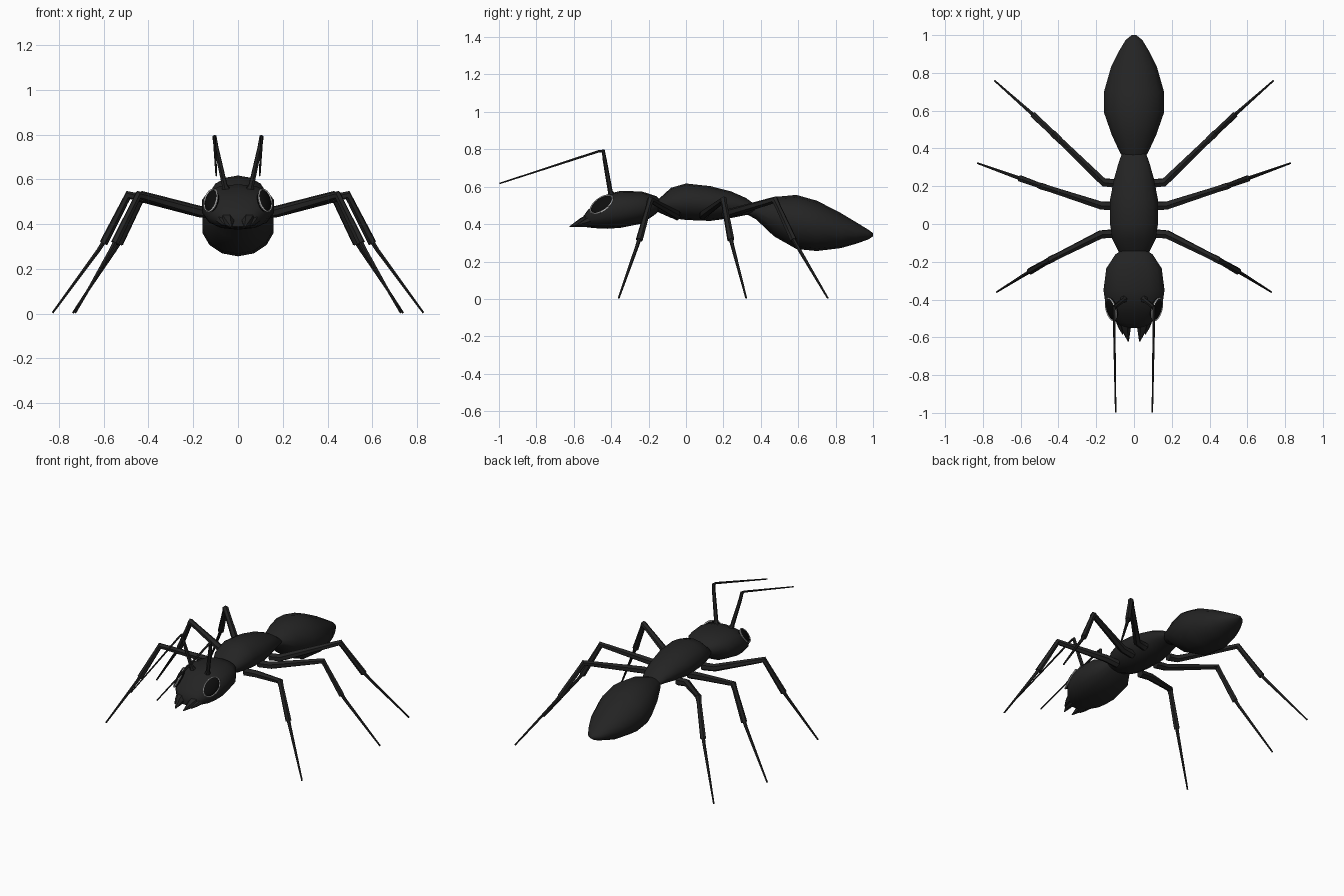
import bpy, bmesh, math
from mathutils import Vector, Matrix

if "Cube" in bpy.data.objects:
    bpy.data.objects.remove(bpy.data.objects["Cube"])


def material(name, rgb):
    m = bpy.data.materials.new(name)
    m.diffuse_color = (*rgb, 1)
    m.use_nodes = True
    m.node_tree.nodes["Principled BSDF"].inputs["Base Color"].default_value = m.diffuse_color
    return m


BLACK = material("black_shell", (0.017, 0.017, 0.017))
EYE = material("eye_black", (0.004, 0.004, 0.004))
RIM = material("eye_rim", (0.6, 0.6, 0.6))


def finish(name, bm, mat, mirror=False, angle=50):
    bmesh.ops.recalc_face_normals(bm, faces=bm.faces)
    me = bpy.data.meshes.new(name)
    bm.to_mesh(me)
    bm.free()
    me.materials.append(mat)
    ob = bpy.data.objects.new(name, me)
    bpy.context.collection.objects.link(ob)
    bpy.ops.object.select_all(action='DESELECT')
    ob.select_set(True)
    bpy.context.view_layer.objects.active = ob
    bpy.ops.object.shade_smooth_by_angle(angle=math.radians(angle))
    if mirror:
        mod = ob.modifiers.new("mirror", 'MIRROR')
        mod.use_clip = False
        mod.use_mirror_merge = False
    return ob


def skin(bm, rings):
    """Bridge consecutive rings of points and cap both ends."""
    vs = [[bm.verts.new(p) for p in r] for r in rings]
    n = len(vs[0])
    for a, b in zip(vs, vs[1:]):
        for i in range(n):
            bm.faces.new((a[i], a[(i + 1) % n], b[(i + 1) % n], b[i]))
    bm.faces.new(vs[0])
    bm.faces.new(vs[-1])


def body(name, sections, power=1.0, n=14):
    """Loft along y; each section is (y, z_bottom, z_top, half_width)."""
    def pw(v):
        return math.copysign(abs(v) ** power, v)
    rings = []
    for y, lo, hi, hw in sections:
        ring = []
        for i in range(n):
            t = 2 * math.pi * i / n
            ring.append((hw * pw(math.sin(t)), y,
                         (lo + hi) / 2 + (hi - lo) / 2 * pw(math.cos(t))))
        rings.append(ring)
    bm = bmesh.new()
    skin(bm, rings)
    return finish(name, bm, BLACK)


def tube(bm, path, n=6):
    """Tapered limb; each path entry is (x, y, z, radius)."""
    pts = [Vector(p[:3]) for p in path]
    rings = []
    for i, p in enumerate(pts):
        d = Vector()
        if i > 0:
            d += (p - pts[i - 1]).normalized()
        if i < len(pts) - 1:
            d += (pts[i + 1] - p).normalized()
        d.normalize()
        u = d.cross(Vector((0.6, 0.8 if p.x > 0.12 and p.y < 0.05 else -0.8, 0))).normalized()
        # keep the ring frame consistent along the limb
        if rings:
            ref = rings[-1][0] - pts[i - 1]
            u = (ref - d * ref.dot(d)).normalized()
        v = d.cross(u)
        rings.append([p + path[i][3] * (u * math.cos(k * math.tau / n) + v * math.sin(k * math.tau / n))
                      for k in range(n)])
    skin(bm, rings)


# three body segments
body("abdomen", [
    (0.33, 0.45, 0.49, 0.04), (0.375, 0.425, 0.51, 0.075), (0.47, 0.335, 0.545, 0.12),
    (0.59, 0.267, 0.556, 0.163), (0.70, 0.256, 0.525, 0.163), (0.83, 0.272, 0.458, 0.125),
    (0.91, 0.295, 0.41, 0.085), (0.975, 0.318, 0.37, 0.045), (1.0, 0.335, 0.352, 0.012)])
body("thorax", [
    (-0.19, 0.48, 0.51, 0.04), (-0.145, 0.462, 0.535, 0.085), (-0.08, 0.433, 0.594, 0.118),
    (0.0, 0.422, 0.617, 0.13), (0.13, 0.417, 0.603, 0.13), (0.24, 0.432, 0.575, 0.108),
    (0.32, 0.448, 0.54, 0.085), (0.375, 0.455, 0.50, 0.065), (0.42, 0.46, 0.48, 0.03)])
body("head", [
    (-0.13, 0.485, 0.525, 0.05), (-0.16, 0.455, 0.55, 0.10), (-0.235, 0.403, 0.574, 0.15),
    (-0.35, 0.38, 0.578, 0.165), (-0.42, 0.375, 0.56, 0.155), (-0.47, 0.377, 0.525, 0.137),
    (-0.525, 0.382, 0.475, 0.09), (-0.55, 0.388, 0.44, 0.055)], power=0.85)

# jaws: a long inner tooth and a short outer one on each side
bm = bmesh.new()
tube(bm, [(0.05, -0.48, 0.43, 0.045), (0.042, -0.56, 0.408, 0.025), (0.03, -0.622, 0.386, 0.003)])
tube(bm, [(0.078, -0.48, 0.43, 0.032), (0.07, -0.545, 0.408, 0.015), (0.06, -0.583, 0.395, 0.003)])
finish("jaws", bm, BLACK, True)

# elbowed antennae
bm = bmesh.new()
tube(bm, [(0.052, -0.395, 0.545, 0.025), (0.06, -0.405, 0.575, 0.013),
          (0.098, -0.435, 0.745, 0.011), (0.105, -0.442, 0.79, 0.011),
          (0.106, -0.465, 0.79, 0.007), (0.097, -0.997, 0.617, 0.004)])
finish("antennae", bm, BLACK, True)

# legs: hip, thigh end, knee, ankle, foot
legs = {
    "front_legs": [(0.09, -0.05, 0.445), (0.175, -0.055, 0.455), (0.445, -0.19, 0.53),
                   (0.55, -0.25, 0.315), (0.727, -0.36, 0.004)],
    "middle_legs": [(0.09, 0.095, 0.445), (0.175, 0.098, 0.455), (0.49, 0.20, 0.53),
                    (0.60, 0.24, 0.315), (0.828, 0.322, 0.004)],
    "back_legs": [(0.09, 0.215, 0.445), (0.16, 0.22, 0.455), (0.425, 0.475, 0.53),
                  (0.53, 0.575, 0.315), (0.737, 0.758, 0.004)]}
for name, joints in legs.items():
    hip, bend, knee, ankle, foot = (Vector(j) for j in joints)
    bm = bmesh.new()
    tube(bm, [(*hip, 0.026), (*bend, 0.024), (*bend.lerp(knee, 0.85), 0.018),
              (*knee, 0.02), (*knee.lerp(ankle, 0.15), 0.016), (*ankle, 0.019)])
    tube(bm, [(*ankle.lerp(knee, 0.1), 0.012), (*ankle.lerp(foot, 0.1), 0.010), (*foot, 0.005)])
    finish(name, bm, BLACK, True)

# oval eyes lying on the sides of the head, with pale rims
normal = Vector((0.76, -0.42, 0.48)).normalized()
along = Vector((0, -0.82, -0.48))
along = (along - normal * along.dot(normal)).normalized()
across = normal.cross(along)
centre = Vector((0.117, -0.45, 0.503))
frame = Matrix.Translation(centre) @ Matrix((along, across, normal)).transposed().to_4x4()
bm = bmesh.new()
bmesh.ops.create_uvsphere(bm, u_segments=16, v_segments=8, radius=1,
                          matrix=frame @ Matrix.Diagonal((0.07, 0.044, 0.018, 1)))
finish("eyes", bm, EYE, True)

bm = bmesh.new()
rings = []
for i in range(20):
    t = math.tau * i / 20
    rings.append([bm.verts.new(frame @ Vector(((0.07 + 0.004 * math.cos(k)) * math.cos(t),
                                               (0.044 + 0.004 * math.cos(k)) * math.sin(t),
                                               0.006 + 0.005 * math.sin(k))))
                  for k in (0, math.tau / 4, math.tau / 2, 3 * math.tau / 4)])
for i in range(20):
    a, b = rings[i], rings[(i + 1) % 20]
    for k in range(4):
        bm.faces.new((a[k], a[(k + 1) % 4], b[(k + 1) % 4], b[k]))
finish("eye_rims", bm, RIM, True)
